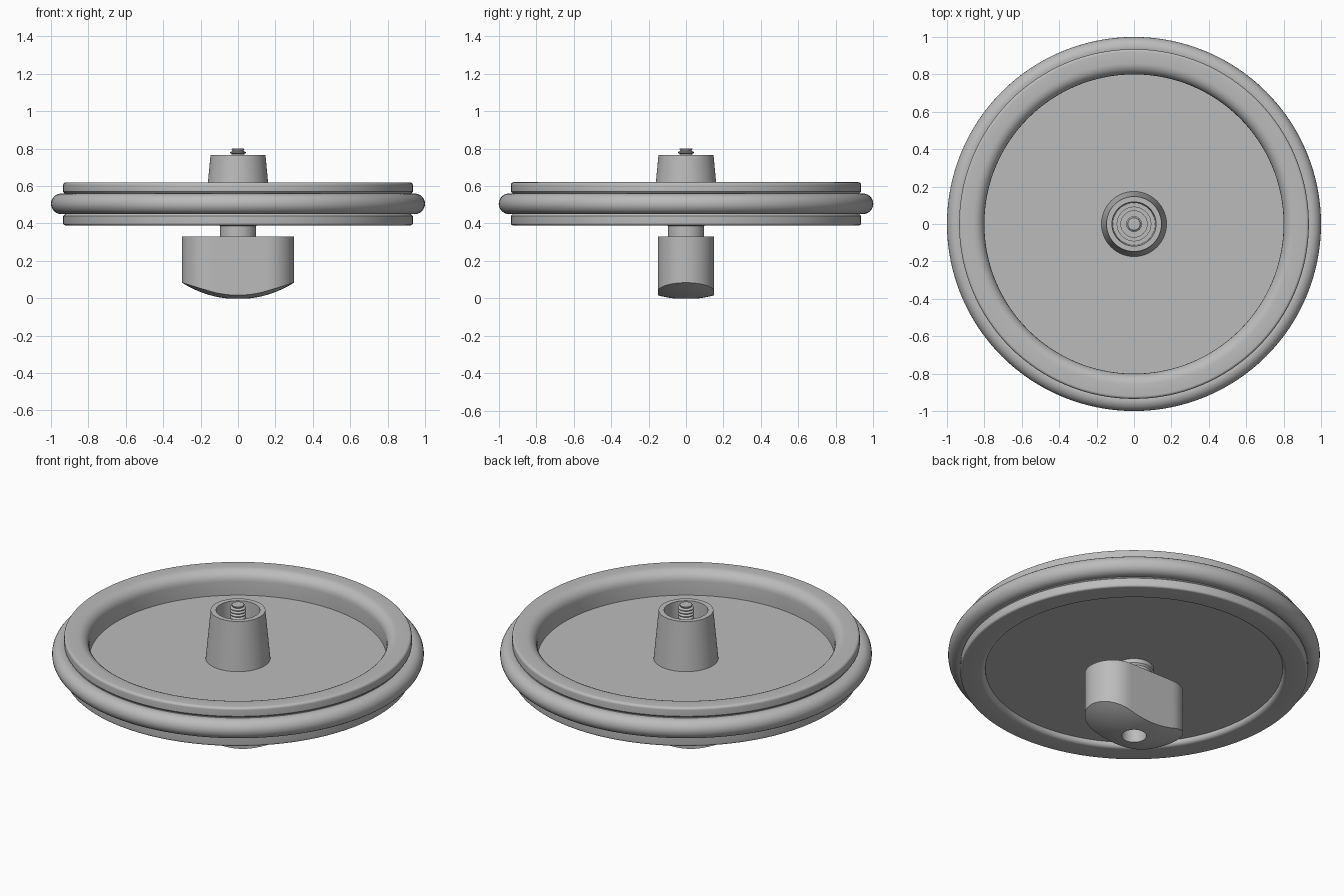
import bpy, bmesh, math
from mathutils import Vector

cube = bpy.data.objects.get("Cube")
if cube:
    bpy.data.objects.remove(cube, do_unlink=True)

grey = bpy.data.materials.new("plain grey")
grey.use_nodes = True
GREY = (0.5, 0.5, 0.5, 1)
grey.diffuse_color = GREY
grey.node_tree.nodes["Principled BSDF"].inputs["Base Color"].default_value = GREY


def finish(bm, name):
    """Turn a bmesh into a smooth-shaded grey object."""
    bmesh.ops.remove_doubles(bm, verts=bm.verts, dist=1e-5)
    bmesh.ops.recalc_face_normals(bm, faces=bm.faces)
    mesh = bpy.data.meshes.new(name)
    bm.to_mesh(mesh)
    bm.free()
    obj = bpy.data.objects.new(name, mesh)
    bpy.context.collection.objects.link(obj)
    shade(obj)
    return obj


def shade(obj):
    obj.data.materials.append(grey)
    bpy.ops.object.select_all(action='DESELECT')
    obj.select_set(True)
    bpy.context.view_layer.objects.active = obj
    bpy.ops.object.shade_smooth_by_angle(angle=math.radians(35))


def rounded(points, steps=6):
    """Replace each (r, z, fillet) corner by a short curve."""
    out = []
    for i, point in enumerate(points):
        p = Vector(point[:2])
        if len(point) == 2:
            out.append(p)
            continue
        a = (Vector(points[i - 1][:2]) - p).normalized() * point[2]
        b = (Vector(points[i + 1][:2]) - p).normalized() * point[2]
        for k in range(steps + 1):
            t = k / steps * math.pi / 2
            out.append(p + a * (1 - math.sin(t)) + b * (1 - math.cos(t)))
    return out


def lathe(name, points, sides=96):
    """Revolve an (r, z) profile around the z axis."""
    bm = bmesh.new()
    verts = [bm.verts.new((p.x, 0, p.y)) for p in rounded(points)]
    edges = [bm.edges.new(pair) for pair in zip(verts, verts[1:])]
    bmesh.ops.spin(bm, geom=verts + edges, axis=(0, 0, 1), cent=(0, 0, 0),
                   angle=math.tau, steps=sides, use_merge=True)
    return finish(bm, name)


# Dished wheel with a thick rim, ring groove and hollow tapered boss
lathe("wheel", [
    (0, .42), (.8, .42), (.8, .39, .025), (.935, .39, .012),
    (.935, .44), (.925, .45), (.925, .56), (.935, .57),
    (.935, .62, .015), (.8, .62, .06), (.8, .48), (.174, .48),
    (.147, .765), (.118, .765), (.113, .6), (.09, .6),
    (.09, .55), (.07, .55), (.07, .5), (0, .5)], 128)

# Rounded ring seated around the rim
bpy.ops.mesh.primitive_torus_add(major_radius=.945, minor_radius=.055,
                                 major_segments=128, minor_segments=24,
                                 location=(0, 0, .505))
ring = bpy.context.object
ring.name = "outer_ring"
shade(ring)

# Neck between the wheel and the grip
lathe("neck", [(0, .32), (.097, .32), (.097, .385), (.105, .395), (.105, .43), (0, .43)], 64)

# Threaded screw rising through the boss
PITCH = .018
thread = [(0, .5), (.03, .5)]
z = .5
while z + PITCH < .795:
    thread += [(.042, z + PITCH * .35), (.042, z + PITCH * .6), (.03, z + PITCH)]
    z += PITCH
lathe("screw", thread + [(.036, .8, .005), (0, .8)], 32)

# Grip: oblong block with a domed underside and a round screw recess
HALF, DOME, HOLE, SIDES = .15, .555, .067, 96


def dome(r):
    return DOME - math.sqrt(DOME * DOME - r * r) - (DOME - math.sqrt(DOME ** 2 - HOLE ** 2))


def oblong(angle):
    c, s = abs(math.cos(angle)), abs(math.sin(angle))
    return 2 * HALF * c if c > s else HALF / s


bm = bmesh.new()
loops = []


def add_loop(radius, height):
    ring_verts = []
    for i in range(SIDES):
        a = math.tau * i / SIDES
        r = radius(a)
        ring_verts.append(bm.verts.new((r * math.cos(a), r * math.sin(a), height(r))))
    loops.append(ring_verts)


add_loop(lambda a: HOLE, lambda r: .1)
for k in range(9):
    add_loop(lambda a: HOLE + (oblong(a) - HOLE) * k / 8, dome)
add_loop(oblong, lambda r: .33)
for low, high in zip(loops, loops[1:]):
    for i in range(SIDES):
        j = (i + 1) % SIDES
        bm.faces.new((low[i], low[j], high[j], high[i]))
bm.faces.new(loops[0])
bm.faces.new(loops[-1])
finish(bm, "grip")
